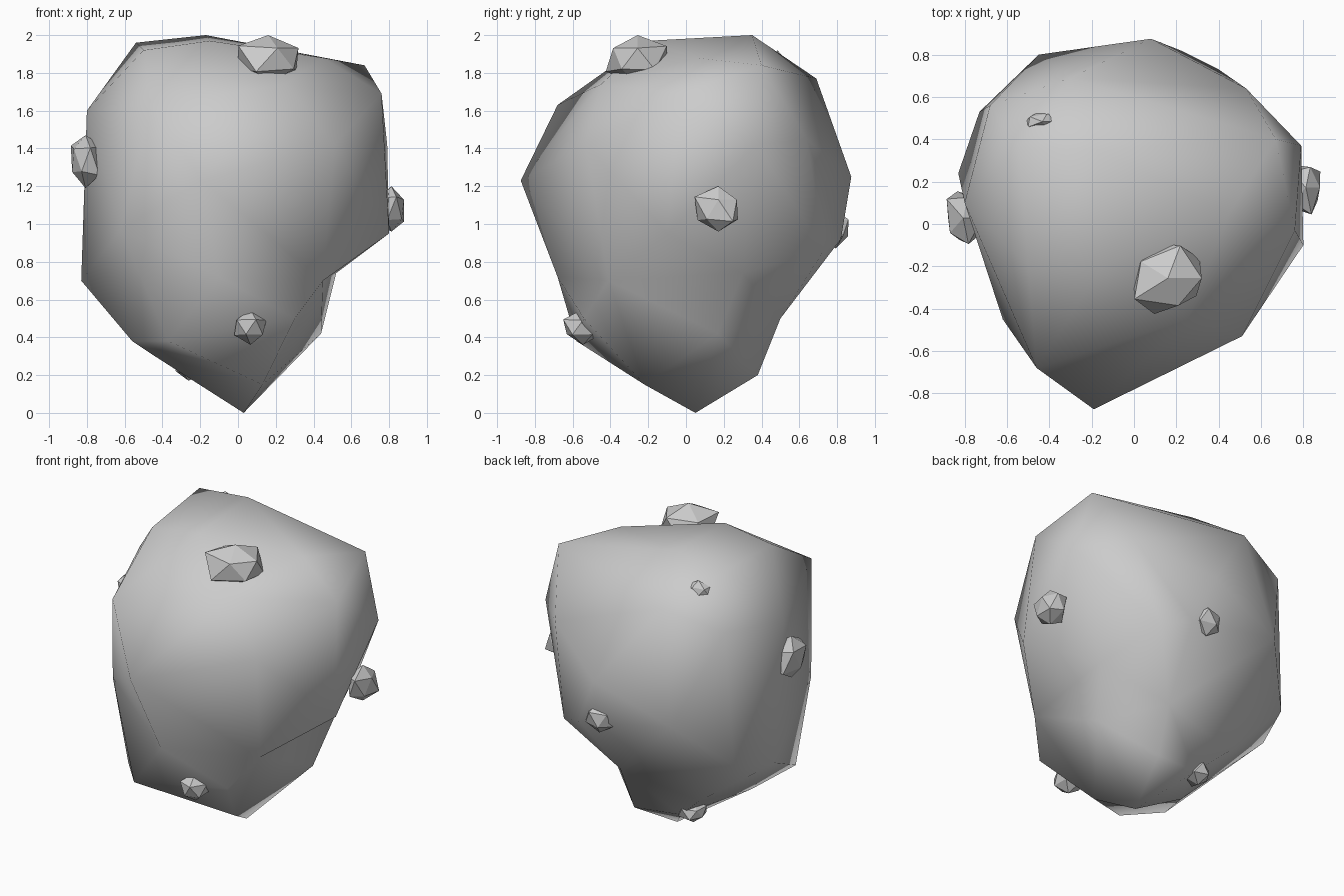
import bpy, bmesh, random
from mathutils import Vector

if "Cube" in bpy.data.objects:
    bpy.data.objects.remove(bpy.data.objects["Cube"])

random.seed(7)
CENTRE = Vector((0, 0, 1))


def finish(bm, name, smooth):
    bmesh.ops.recalc_face_normals(bm, faces=bm.faces)
    for f in bm.faces:
        f.smooth = smooth
    me = bpy.data.meshes.new(name)
    bm.to_mesh(me)
    bm.free()
    ob = bpy.data.objects.new(name, me)
    bpy.context.collection.objects.link(ob)
    return ob


# Boulder corners, from the base upwards
corners = [
    (.03, .05, .0), (.13, -.22, .15), (.12, .38, .2), (-.2, .34, .22), (-.44, -.08, .3),
    (-.56, -.37, .38), (-.37, -.58, .38), (.3, -.54, .5), (.44, .17, .42), (.14, .5, .5),
    (-.4, .43, .4), (.45, -.41, .7), (.52, .3, .74), (-.1, -.68, .72), (-.83, .24, .7),
    (-.73, .53, .76), (.4, .73, .86), (.22, .82, .92), (-.62, -.45, .97), (.8, -.1, .95),
    (-.45, .8, 1.05), (-.19, -.875, 1.23), (.08, .875, 1.25), (.79, .37, 1.42), (.53, .64, 1.45),
    (.51, -.53, 1.42), (-.46, -.68, 1.63), (-.8, .1, 1.6), (-.68, .56, 1.66), (.76, -.03, 1.69),
    (.25, -.45, 1.74), (-.3, .69, 1.77), (.67, .4, 1.84), (-.5, -.2, 1.92), (.45, .05, 1.88),
    (-.54, .36, 1.96), (-.15, -.2, 1.97), (-.17, .35, 2.0),
]

# Boulder: connect the corners on a sphere, then move them to their real radius
bm = bmesh.new()
verts = [bm.verts.new((Vector(p) - CENTRE).normalized()) for p in corners]
bmesh.ops.convex_hull(bm, input=verts)
for v, p in zip(verts, corners):
    v.co = p
# Undercut below the right-hand corner: turn the edge that bridges it
bridge = bm.edges.get((verts[19], verts[8]))
if bridge:
    bmesh.ops.rotate_edges(bm, edges=[bridge], use_ccw=False)
finish(bm, "boulder", True)


# Small faceted stones embedded in the surface
def stone(name, centre, half):
    bm = bmesh.new()
    bmesh.ops.create_icosphere(bm, subdivisions=1, radius=1)
    for v in bm.verts:
        v.co *= random.uniform(.75, 1.15)
    for axis in range(3):
        vals = [v.co[axis] for v in bm.verts]
        lo, hi = min(vals), max(vals)
        for v in bm.verts:
            t = (v.co[axis] - lo) / (hi - lo) * 2 - 1
            v.co[axis] = centre[axis] + t * half[axis]
    finish(bm, name, False)


stones = {
    "top_stone": ((.16, -.26, 1.87), (.16, .165, .13)),
    "left_stone": ((-.80, .03, 1.33), (.085, .125, .14)),
    "right_stone": ((.80, .16, 1.08), (.08, .115, .12)),
    "front_stone": ((.065, -.55, .455), (.085, .10, .095)),
    "base_stone": ((-.25, .29, .245), (.08, .09, .075)),
    "back_stone": ((.08, .79, .975), (.09, .07, .105)),
    "small_stone": ((-.43, .48, 1.86), (.08, .045, .06)),
}
for name, (c, h) in stones.items():
    stone(name, c, h)
